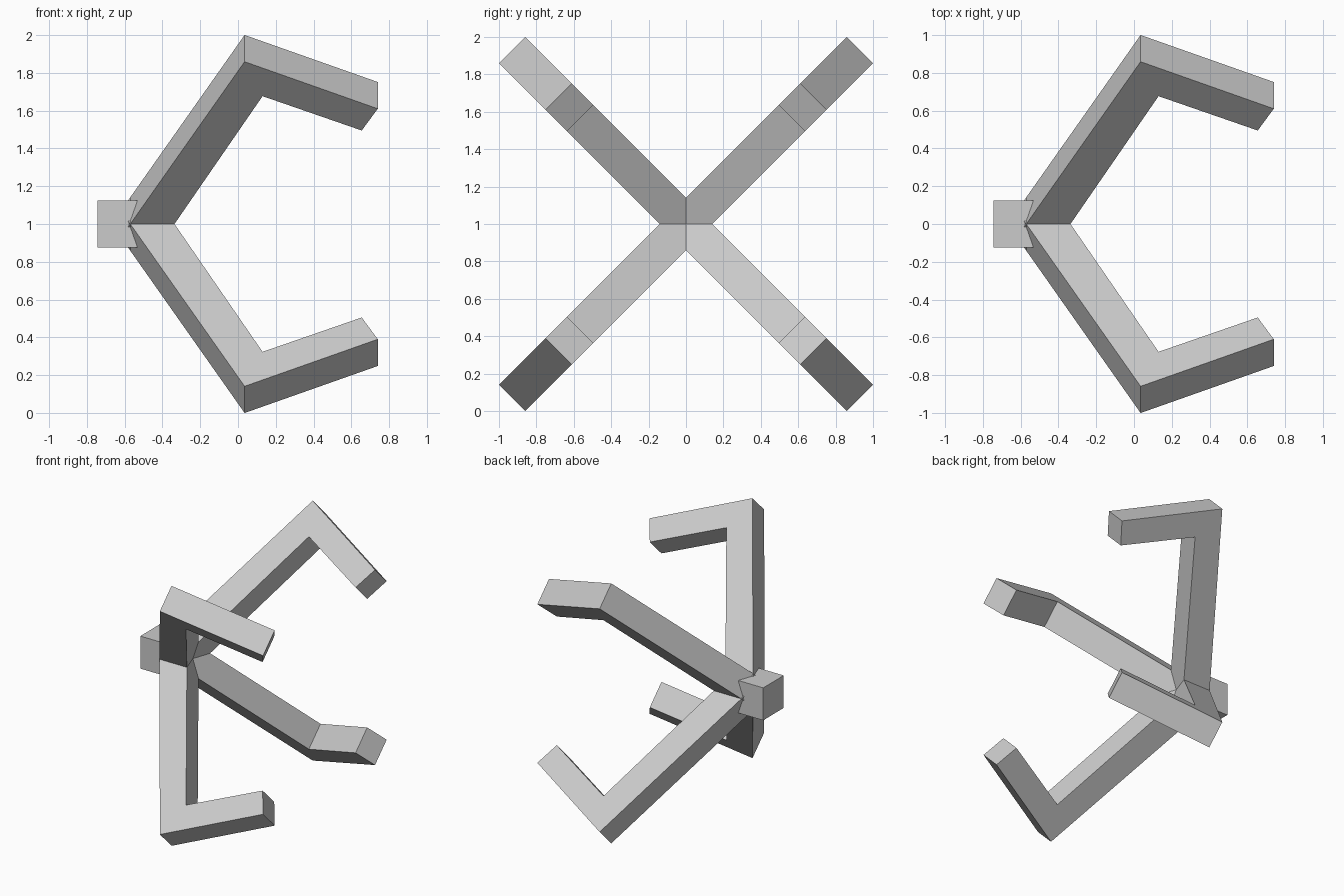
import bpy, bmesh, math
from mathutils import Matrix

if "Cube" in bpy.data.objects:
    bpy.data.objects.remove(bpy.data.objects["Cube"])

# Side outline of one claw finger: (x, distance from the hub axis)
OUTLINE = [(-0.62, 0.0), (0.035, 1.315), (0.74, 0.963),
           (0.655, 0.80), (0.13, 1.057), (-0.385, 0.0)]
HALF_WIDTH = 0.1
AXIS_HEIGHT = 1.0


def add_object(name, bm):
    bmesh.ops.recalc_face_normals(bm, faces=bm.faces)
    mesh = bpy.data.meshes.new(name)
    bm.to_mesh(mesh)
    bm.free()
    obj = bpy.data.objects.new(name, mesh)
    bpy.context.collection.objects.link(obj)
    obj.location.z = AXIS_HEIGHT
    return obj


# Four bent fingers, spread diagonally around the x axis
for i in range(4):
    bm = bmesh.new()
    face = bm.faces.new([bm.verts.new((x, -HALF_WIDTH, r)) for x, r in OUTLINE])
    ext = bmesh.ops.extrude_face_region(bm, geom=[face])
    moved = [g for g in ext["geom"] if isinstance(g, bmesh.types.BMVert)]
    bmesh.ops.translate(bm, verts=moved, vec=(0, 2 * HALF_WIDTH, 0))
    finger = add_object(f"claw_finger_{i + 1}", bm)
    finger.rotation_euler.x = math.radians(45 + 90 * i)

# Small cube hub where the fingers meet
bm = bmesh.new()
bmesh.ops.create_cube(bm, size=0.25, matrix=Matrix.Translation((-0.62, 0, 0)))
add_object("hub", bm)
